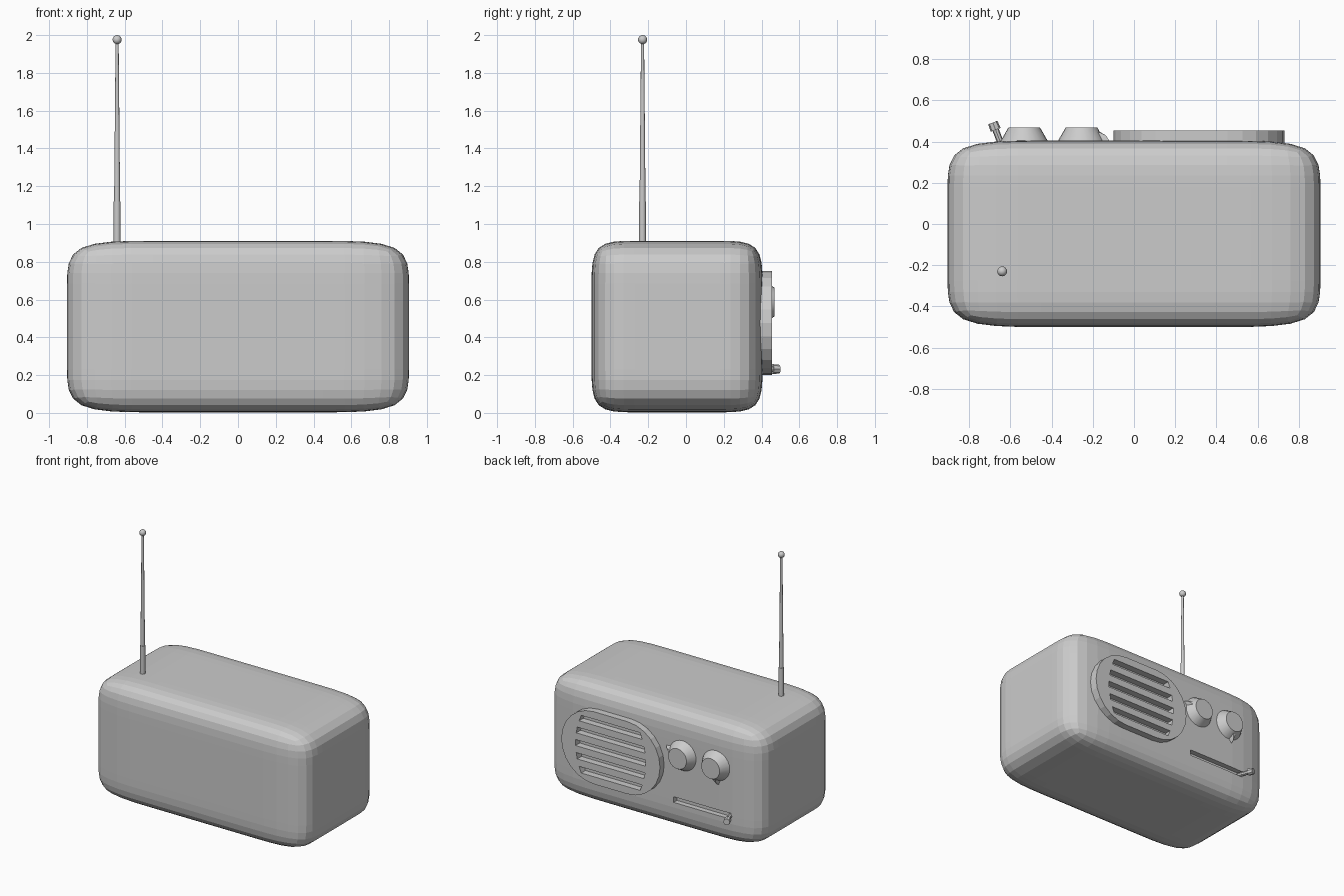
import bpy, bmesh, math
from mathutils import Vector, Matrix

if "Cube" in bpy.data.objects:
    bpy.data.objects.remove(bpy.data.objects["Cube"])


def finish(name, bm, smooth=False):
    bmesh.ops.recalc_face_normals(bm, faces=bm.faces)
    me = bpy.data.meshes.new(name)
    bm.to_mesh(me)
    bm.free()
    ob = bpy.data.objects.new(name, me)
    bpy.context.collection.objects.link(ob)
    if smooth:
        bpy.ops.object.select_all(action='DESELECT')
        ob.select_set(True)
        bpy.context.view_layer.objects.active = ob
        bpy.ops.object.shade_smooth_by_angle(angle=math.radians(35))
    return ob


def rod(bm, p, q, r1, r2, n):
    """Cylinder or cone from point p to point q."""
    p, q = Vector(p), Vector(q)
    d = q - p
    m = Matrix.Translation((p + q) / 2) @ d.to_track_quat('Z', 'Y').to_matrix().to_4x4()
    bmesh.ops.create_cone(bm, cap_ends=True, segments=n, radius1=r1, radius2=r2,
                          depth=d.length, matrix=m)


def prism(bm, pts, y0, y1):
    """Outline in x/z extruded from y0 to y1."""
    a = [bm.verts.new((x, y0, z)) for x, z in pts]
    b = [bm.verts.new((x, y1, z)) for x, z in pts]
    bm.faces.new(a)
    bm.faces.new(b[::-1])
    for i in range(len(pts)):
        j = (i + 1) % len(pts)
        bm.faces.new((a[j], a[i], b[i], b[j]))


def cut(ob, cutter):
    mod = ob.modifiers.new("cut", 'BOOLEAN')
    mod.operation = 'DIFFERENCE'
    mod.solver = 'EXACT'
    mod.object = cutter
    cutter.hide_render = True
    cutter.hide_set(True)


# body: evenly divided box, rounded by subdivision
bm = bmesh.new()
bmesh.ops.create_cube(bm, size=1)
bmesh.ops.subdivide_edges(bm, edges=bm.edges, cuts=3, use_grid_fill=True)
bmesh.ops.transform(bm, verts=bm.verts, matrix=Matrix.Translation((0, -0.0475, 0.457))
                    @ Matrix.Diagonal((1.81, 0.905, 0.908, 1)))
body = finish("body", bm)
sub = body.modifiers.new("round", 'SUBSURF')
sub.levels = sub.render_levels = 2

# slider groove in the body
bm = bmesh.new()
prism(bm, [(-0.66, 0.212), (-0.18, 0.212), (-0.18, 0.255), (-0.66, 0.255)], 0.365, 0.45)
cut(body, finish("groove_cutter", bm))

# speaker plate: stadium outline
CX, CZ, R, H = 0.315, 0.475, 0.275, 0.14
outline = []
for side, start in ((1, -90), (-1, 90)):
    for i in range(13):
        t = math.radians(start + i * 15)
        outline.append((CX + side * H + R * math.cos(t), CZ + R * math.sin(t)))
bm = bmesh.new()
prism(bm, outline, 0.37, 0.455)
plate = finish("speaker_plate", bm)

# speaker slots, shorter toward top and bottom
bm = bmesh.new()
for k in range(-2, 3):
    lo, hi = k * 0.098 - 0.023, k * 0.098 + 0.023
    wl, wh = 0.295 - lo * lo, 0.295 - hi * hi
    prism(bm, [(CX - wl, CZ + lo), (CX + wl, CZ + lo),
               (CX + wh, CZ + hi), (CX - wh, CZ + hi)], 0.402, 0.5)
cut(plate, finish("slot_cutter", bm))

# knobs with pointers
for name, x, angle in (("tuning_knob", -0.255, 18), ("volume_knob", -0.533, -100)):
    z = 0.587
    bm = bmesh.new()
    rod(bm, (x, 0.385, z), (x, 0.468, z), 0.125, 0.077, 24)
    finish(name, bm, True)

    bm = bmesh.new()
    def at(r, y, off):
        t = math.radians(angle + off)
        return bm.verts.new((x + r * math.cos(t), y, z + r * math.sin(t)))
    pts = [at(0.1, 0.395, -18), at(0.148, 0.395, 0), at(0.1, 0.395, 18),
           at(0.07, 0.458, -14), at(0.125, 0.43, 0), at(0.07, 0.458, 14)]
    bmesh.ops.convex_hull(bm, input=pts)
    finish(name + "_pointer", bm)

# slider lever: thin stem and thicker head
bm = bmesh.new()
base = Vector((-0.64, 0.375, 0.232))
axis = Vector((-0.36, 0.93, 0)).normalized()
rod(bm, base, base + axis * 0.09, 0.016, 0.016, 8)
rod(bm, base + axis * 0.088, base + axis * 0.126, 0.026, 0.024, 8)
finish("slider_lever", bm)

# antenna: base tube, tapered rod and ball tip
AX, AY = -0.64, -0.23
bm = bmesh.new()
rod(bm, (AX, AY, 0.88), (AX, AY, 1.12), 0.018, 0.018, 16)
finish("antenna_base", bm, True)
bm = bmesh.new()
rod(bm, (AX, AY, 1.11), (AX, AY, 1.975), 0.016, 0.008, 12)
finish("antenna_rod", bm, True)
bm = bmesh.new()
bmesh.ops.create_uvsphere(bm, u_segments=16, v_segments=10, radius=0.024,
                          matrix=Matrix.Translation((AX, AY, 1.976)))
finish("antenna_tip", bm, True)
